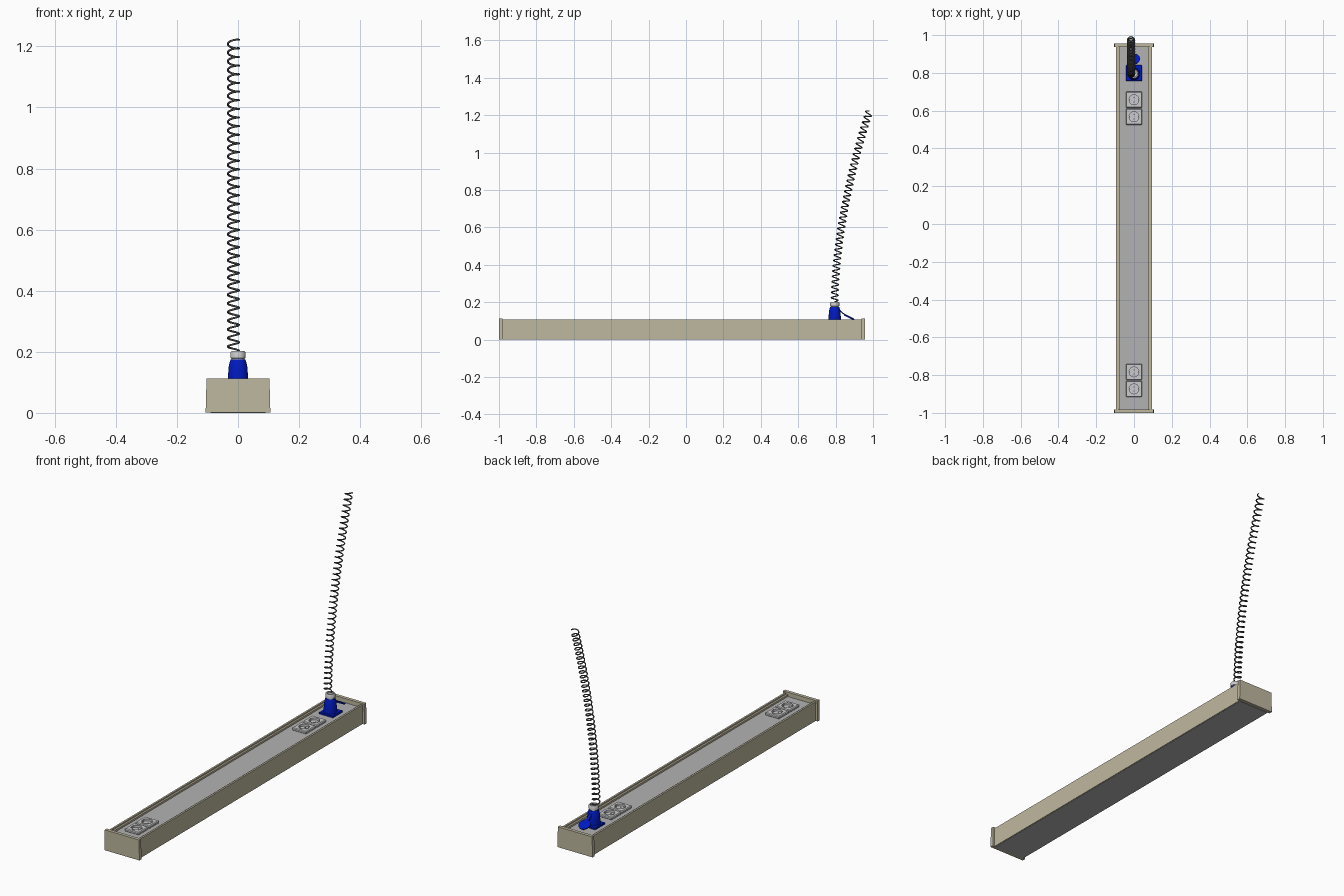
import bpy, bmesh, math
from mathutils import Vector, Matrix

if "Cube" in bpy.data.objects:
    bpy.data.objects.remove(bpy.data.objects["Cube"])


def mat(name, rgb):
    m = bpy.data.materials.new(name)
    m.diffuse_color = (*rgb, 1)
    m.use_nodes = True
    m.node_tree.nodes["Principled BSDF"].inputs["Base Color"].default_value = m.diffuse_color
    return m


TAN = mat("tan", (0.52, 0.48, 0.35))
PANEL = mat("panel_grey", (0.45, 0.45, 0.45))
BLUE = mat("blue", (0.0, 0.01, 0.55))
DARK = mat("dark_grey", (0.09, 0.09, 0.09))


def finish(name, bm, m=None, smooth=False):
    bmesh.ops.recalc_face_normals(bm, faces=bm.faces)
    me = bpy.data.meshes.new(name)
    bm.to_mesh(me)
    bm.free()
    ob = bpy.data.objects.new(name, me)
    bpy.context.collection.objects.link(ob)
    if m:
        me.materials.append(m)
    if smooth:
        bpy.ops.object.select_all(action='DESELECT')
        bpy.context.view_layer.objects.active = ob
        ob.select_set(True)
        bpy.ops.object.shade_smooth_by_angle(angle=math.radians(35))
    return ob


def box(name, lo, hi, m=None, bevel=0):
    bm = bmesh.new()
    lo, hi = Vector(lo), Vector(hi)
    bmesh.ops.create_cube(bm, size=1, matrix=Matrix.Translation((lo + hi) / 2)
                          @ Matrix.Diagonal((*(hi - lo), 1)))
    if bevel:
        bmesh.ops.bevel(bm, geom=bm.edges[:], offset=bevel, segments=1, affect='EDGES')
    return finish(name, bm, m)


def prism(name, pts, y0, y1, m=None):
    """Extrude an (x, z) outline along y."""
    bm = bmesh.new()
    f = bm.faces.new([bm.verts.new((x, y0, z)) for x, z in pts])
    r = bmesh.ops.extrude_face_region(bm, geom=[f])
    bmesh.ops.translate(bm, vec=(0, y1 - y0, 0),
                        verts=[v for v in r['geom'] if isinstance(v, bmesh.types.BMVert)])
    return finish(name, bm, m)


def lathe(name, prof, xf, m=None, n=32):
    """Spin an (r, z) profile round z; r = 0 ends close it."""
    bm = bmesh.new()
    vs = [bm.verts.new((r, 0, z)) for r, z in prof]
    es = [bm.edges.new(p) for p in zip(vs, vs[1:])]
    bmesh.ops.spin(bm, geom=vs + es, axis=(0, 0, 1), cent=(0, 0, 0),
                   angle=2 * math.pi, steps=n)
    bmesh.ops.remove_doubles(bm, verts=bm.verts, dist=1e-5)
    bmesh.ops.transform(bm, matrix=xf, verts=bm.verts)
    return finish(name, bm, m, True)


Y0, Y1 = -0.982, 0.938

# Trunking: base, side walls with an inner step, recessed top panel
box("base_plate", (-0.09, Y0, 0), (0.09, Y1, 0.004), PANEL)
for s, side in ((-1, "left"), (1, "right")):
    wall = [(0.094, 0.002), (0.094, 0.107), (0.084, 0.107), (0.084, 0.1),
            (0.074, 0.1), (0.074, 0.08), (0.084, 0.08), (0.084, 0.002)]
    prism(side + "_wall", [(s * x, z) for x, z in wall], Y0, Y1, TAN)
box("top_panel", (-0.0745, Y0, 0.078), (0.0745, Y1, 0.09), PANEL)

# End caps, slightly wider at the bottom
cap = [(-0.106, 0.002), (0.106, 0.002), (0.103, 0.113), (-0.103, 0.113)]
prism("front_end_cap", cap, -1.0, Y0, TAN)
prism("back_end_cap", cap, Y1, 0.956, TAN)


# Double power sockets: bevelled plate with a round well, ribs and pin holes
def socket(name, y):
    plate = box(name + "_plate", (-0.043, y - 0.043, 0.088), (0.043, y + 0.043, 0.104), bevel=0.004)
    bm = bmesh.new()
    bmesh.ops.create_cone(bm, cap_ends=True, segments=32, radius1=0.028, radius2=0.028,
                          depth=0.02, matrix=Matrix.Translation((0, y, 0.104)))
    cutter = finish(name + "_cutter", bm)
    cutter.hide_render = True
    cutter.hide_viewport = True
    b = plate.modifiers.new("well", 'BOOLEAN')
    b.object = cutter
    b.operation = 'DIFFERENCE'
    b.solver = 'EXACT'
    lathe(name + "_rim", [(0.026, 0.094), (0.026, 0.1055), (0.029, 0.1055), (0.029, 0.094)],
          Matrix.Translation((0, y, 0)))
    for s in (-1, 1):
        box(name + "_rib", (s * 0.0265 - 0.004, y - 0.004, 0.093),
            (s * 0.0265 + 0.004, y + 0.004, 0.102))
        lathe(name + "_pin_hole", [(0, 0.095), (0.003, 0.095), (0.003, 0.093)],
              Matrix.Translation((0, y + s * 0.011, 0)), DARK, 12)


for i, y in enumerate((0.658, 0.568, -0.783, -0.873)):
    socket("socket_%d" % (i + 1), y)

# Blue outlet: square flange, tapered housing, grey plug collar
C = Matrix.Translation((0, 0.795, 0))
box("outlet_flange", (-0.042, 0.757, 0.088), (0.042, 0.841, 0.1), BLUE, bevel=0.002)
lathe("outlet_housing", [(0, 0.095), (0.033, 0.095), (0.033, 0.12), (0.03, 0.155),
                         (0.026, 0.17), (0.024, 0.175), (0, 0.175)], C, BLUE)
lathe("plug_collar", [(0, 0.17), (0.021, 0.17), (0.021, 0.178), (0.025, 0.18), (0.025, 0.197),
                      (0.022, 0.202), (0.016, 0.202), (0.016, 0.194), (0, 0.194)], C)

# Open outlet lid on its hinge arm
tilt = Matrix.Translation((0, 0.873, 0.12)) @ Matrix.Rotation(math.radians(-27), 4, 'X')
lathe("outlet_lid", [(0, -0.004), (0.03, -0.004), (0.031, 0.003), (0.027, 0.005), (0, 0.005)],
      tilt, BLUE)
arm = box("lid_hinge_arm", (-0.008, -0.025, -0.003), (0.008, 0.025, 0.003), BLUE)
arm.matrix_world = (Matrix.Translation((0, 0.836, 0.144))
                    @ Matrix.Rotation(math.radians(-40), 4, 'X'))

# Coiled cable: helix round a gently bending centre line
turns, steps, z0, z1 = 36, 20, 0.203, 1.222
cu = bpy.data.curves.new("coiled_cable", 'CURVE')
cu.dimensions = '3D'
cu.bevel_depth = 0.0033
cu.bevel_resolution = 2
cu.use_fill_caps = True
sp = cu.splines.new('POLY')
N = turns * steps
sp.points.add(N)
for i in range(N + 1):
    t = i / N
    a = 2 * math.pi * turns * t
    k = 0.185 * t ** 1.75
    slope = 0.185 * 1.75 * t ** 0.75 / (z1 - z0)
    nrm = Vector((0, 1, -slope)).normalized()
    p = (Vector((-0.015, 0.795 + k, z0 + (z1 - z0) * t))
         + Vector((1, 0, 0)) * 0.0185 * math.cos(a) + nrm * 0.0185 * math.sin(a))
    sp.points[i].co = (*p, 1)
cable = bpy.data.objects.new("coiled_cable", cu)
bpy.context.collection.objects.link(cable)
cu.materials.append(DARK)
